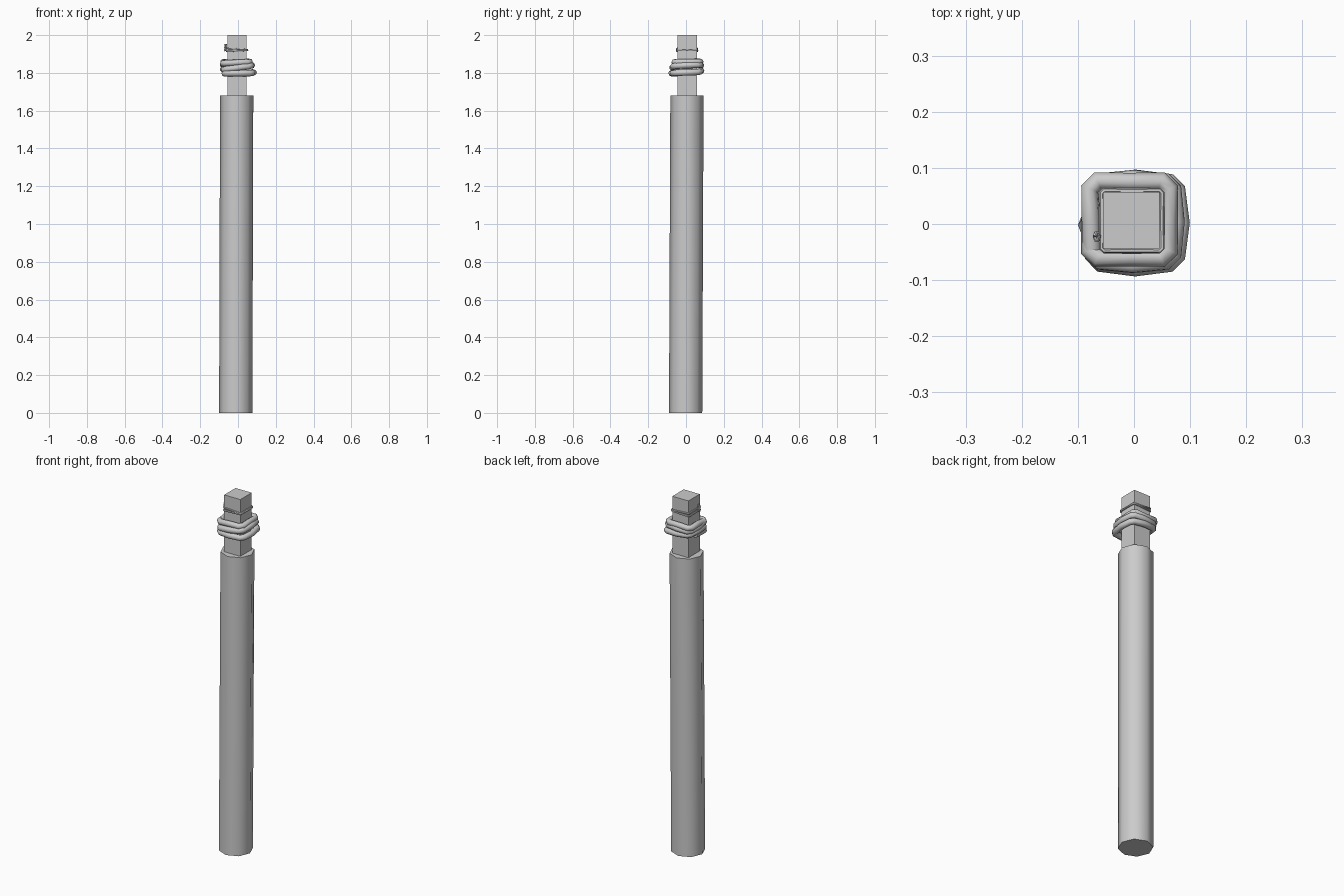
import bpy, bmesh, math
from mathutils import Vector

if "Cube" in bpy.data.objects:
    bpy.data.objects.remove(bpy.data.objects["Cube"])


def loft(name, rings, smooth=True):
    """Skin a list of equal-length vertex rings and cap both ends."""
    bm = bmesh.new()
    vs = [[bm.verts.new(p) for p in r] for r in rings]
    n = len(rings[0])
    for a, b in zip(vs, vs[1:]):
        for i in range(n):
            j = (i + 1) % n
            bm.faces.new((a[i], a[j], b[j], b[i]))
    bm.faces.new(vs[0][::-1])
    bm.faces.new(vs[-1])
    bmesh.ops.recalc_face_normals(bm, faces=bm.faces)
    me = bpy.data.meshes.new(name)
    bm.to_mesh(me)
    bm.free()
    ob = bpy.data.objects.new(name, me)
    bpy.context.collection.objects.link(ob)
    if smooth:
        select(ob)
        bpy.ops.object.shade_smooth_by_angle(angle=math.radians(50))
    return ob


def select(ob):
    bpy.ops.object.select_all(action='DESELECT')
    ob.select_set(True)
    bpy.context.view_layer.objects.active = ob


def cord(name, pts, r, res=2, cyclic=False):
    """Round cord along a polyline, turned into a mesh."""
    cu = bpy.data.curves.new(name, 'CURVE')
    cu.dimensions = '3D'
    cu.bevel_depth = r
    cu.bevel_resolution = res
    cu.use_fill_caps = True
    sp = cu.splines.new('POLY')
    sp.points.add(len(pts) - 1)
    for q, p in zip(sp.points, pts):
        q.co = (*p, 1)
    sp.use_cyclic_u = cyclic
    ob = bpy.data.objects.new(name, cu)
    bpy.context.collection.objects.link(ob)
    select(ob)
    bpy.ops.object.convert(target='MESH')
    bpy.ops.object.shade_smooth_by_angle(angle=math.radians(50))
    return ob


def turn(cx, cy, hx, hy, bulge, z, dz, tilt, cut=0.014):
    """One loop around a square post: cut corners, bulged side middles."""
    pts = []
    for sx, sy in ((-1, -1), (1, -1), (1, 1), (-1, 1)):
        a = (cx + sx * hx, cy + sy * (hy - cut))
        b = (cx + sx * (hx - cut), cy + sy * hy)
        pair = (a, b) if sx * sy > 0 else (b, a)
        pts += list(pair)
        nx, ny = {(-1, -1): (0, -1), (1, -1): (1, 0),
                  (1, 1): (0, 1), (-1, 1): (-1, 0)}[(sx, sy)]
        pts.append((cx + nx * (hx + bulge), cy + ny * (hy + bulge)))
    n = len(pts)
    return [Vector((x, y, z + dz * i / n + tilt * x)) for i, (x, y) in enumerate(pts)]


# Leaning eight-sided sleeve
def octagon(cx, cy, z, r=0.088):
    return [(cx + r * math.cos(k * math.pi / 4), cy + r * math.sin(k * math.pi / 4), z)
            for k in range(8)]


loft("pole_sleeve", [octagon(-0.012, -0.002, 0), octagon(-0.007, 0.005, 1.68)])


# Square post standing out of the sleeve
def square(z):
    return [(-0.055, -0.044, z), (0.045, -0.044, z), (0.045, 0.057, z), (-0.055, 0.057, z)]


loft("post_core", [square(1.5), square(2.0)], False)

# Thick rope: three uneven turns
rope = (turn(0.002, 0.002, 0.074, 0.072, 0.007, 1.794, 0.025, -0.03)
        + turn(-0.002, 0.004, 0.071, 0.071, 0.005, 1.823, 0.025, 0.09)
        + turn(-0.008, 0.008, 0.071, 0.069, -0.002, 1.853, 0.008, 0.03))
rope.insert(0, Vector((-0.07, 0.02, 1.80)))
rope += [Vector((-0.075, -0.045, 1.852))]
cord("thick_rope", rope, 0.0165)

# Thin wire: two turns just below the post top
for i, (z, t) in enumerate(((1.917, 0.05), (1.926, -0.06))):
    cord(f"thin_wire_{i + 1}",
         turn(-0.004, 0.006, 0.054, 0.054, 0.001 - 0.002 * i, z, 0, t, 0.005), 0.0045, 1, True)

# Twisted wire ends on the left side
for i in range(2):
    twist = []
    for k in range(13):
        a = k * math.pi / 3 + i * math.pi
        twist.append((-0.066 + 0.004 * math.cos(a), -0.022 + 0.007 * math.sin(a),
                      1.917 + 0.0028 * k))
    cord(f"wire_twist_{i + 1}", twist, 0.0035, 1)
